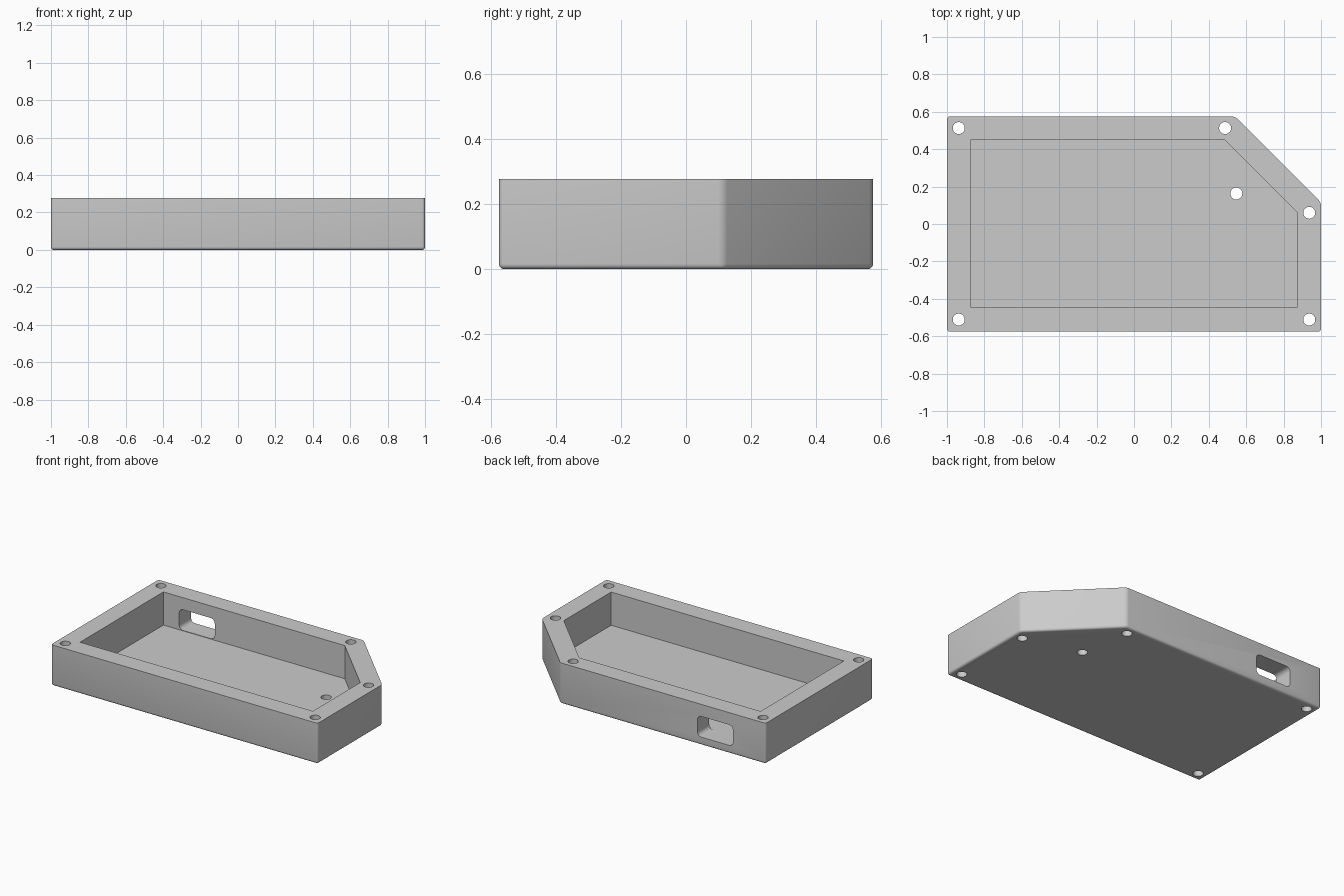
import bpy, bmesh, math
from mathutils import Matrix

default = bpy.data.objects.get("Cube")
if default:
    bpy.data.objects.remove(default, do_unlink=True)

HEIGHT, FLOOR = 0.277, 0.052

grey = bpy.data.materials.new("plain_grey")
grey.use_nodes = True
grey.diffuse_color = (0.6, 0.6, 0.6, 1)
grey.node_tree.nodes["Principled BSDF"].inputs["Base Color"].default_value = (0.6, 0.6, 0.6, 1)


def add_object(name, bm):
    bmesh.ops.recalc_face_normals(bm, faces=bm.faces)
    mesh = bpy.data.meshes.new(name)
    bm.to_mesh(mesh)
    bm.free()
    mesh.materials.append(grey)
    obj = bpy.data.objects.new(name, mesh)
    bpy.context.collection.objects.link(obj)
    return obj


def prism(outline, z0, z1):
    """Extrude a flat outline from z0 up to z1."""
    bm = bmesh.new()
    base = bm.faces.new([bm.verts.new((x, y, z0)) for x, y in outline])
    top = bmesh.ops.extrude_face_region(bm, geom=[base])["geom"]
    for v in top:
        if isinstance(v, bmesh.types.BMVert):
            v.co.z = z1
    bmesh.ops.recalc_face_normals(bm, faces=bm.faces)
    return bm


def is_upright(edge):
    a, b = edge.verts
    return abs(a.co.z - b.co.z) > 0.01


def cut(target, cutter):
    mod = target.modifiers.new("cut", "BOOLEAN")
    mod.operation = "DIFFERENCE"
    mod.solver = "EXACT"
    mod.object = cutter
    bpy.context.view_layer.objects.active = target
    bpy.ops.object.modifier_apply(modifier=mod.name)
    bpy.data.objects.remove(cutter, do_unlink=True)


# Outer tray with rounded sides and bottom rim, and a sharp top rim
outer = [(-1, -0.575), (1, -0.575), (1, 0.115), (0.54, 0.575), (-1, 0.575)]
bm = prism(outer, 0, HEIGHT)
rounded = [e for e in bm.edges if is_upright(e) or max(v.co.z for v in e.verts) < 0.01]
bmesh.ops.bevel(bm, geom=rounded, offset=0.016, segments=4, profile=0.5, affect="EDGES")
tray = add_object("tray", bm)

# Main cavity
inner = [(-0.873, -0.445), (0.873, -0.445), (0.873, 0.062), (0.487, 0.448), (-0.873, 0.448)]
cut(tray, add_object("cavity_cutter", prism(inner, FLOOR, HEIGHT + 0.1)))

# Screw holes in the rim, plus one in the floor
holes = [(-0.937, 0.513), (0.487, 0.513), (0.937, 0.06),
         (0.937, -0.511), (-0.937, -0.511), (0.547, 0.163)]
bm = bmesh.new()
for x, y in holes:
    bmesh.ops.create_cone(bm, cap_ends=True, segments=32, radius1=0.032, radius2=0.032,
                          depth=1, matrix=Matrix.Translation((x, y, 0.2)))
cut(tray, add_object("hole_cutter", bm))

# Rounded port through the back wall
left, right, low, high = -0.755, -0.488, FLOOR + 0.003, 0.195
bm = prism([(left, low), (right, low), (right, high), (left, high)], -0.7, -0.4)
bmesh.ops.bevel(bm, geom=[e for e in bm.edges if is_upright(e)], offset=0.03,
                segments=6, profile=0.5, affect="EDGES")
bm.transform(Matrix.Rotation(math.pi / 2, 4, "X"))
cut(tray, add_object("port_cutter", bm))

# Smooth the rounded edges only
bpy.ops.object.select_all(action="DESELECT")
tray.select_set(True)
bpy.context.view_layer.objects.active = tray
bpy.ops.object.shade_smooth_by_angle(angle=math.radians(35))
